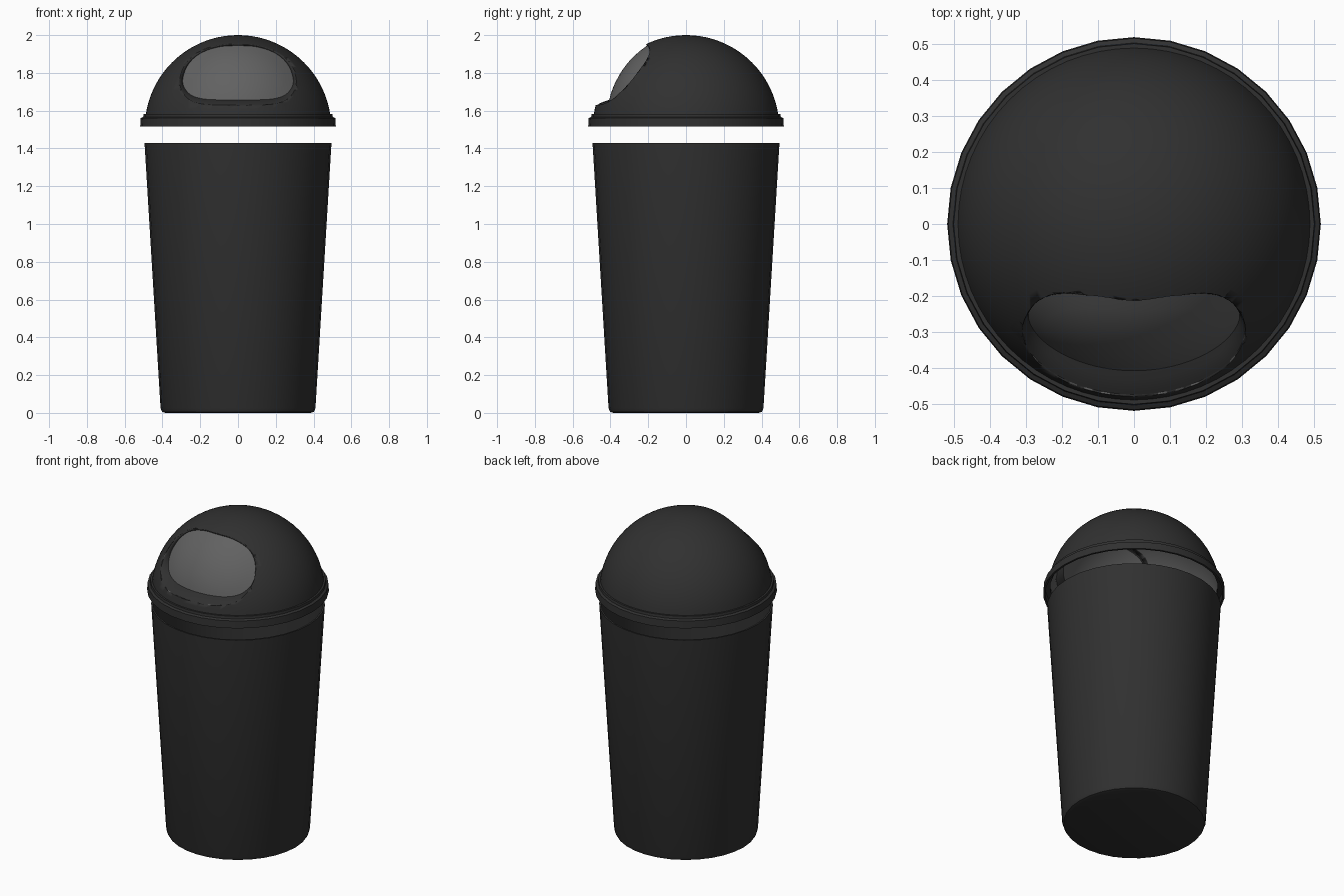
import bpy, bmesh, math
from mathutils import Vector

if "Cube" in bpy.data.objects:
    bpy.data.objects.remove(bpy.data.objects["Cube"], do_unlink=True)


def material(name, value):
    m = bpy.data.materials.new(name)
    m.use_nodes = True
    colour = (value, value, value, 1)
    m.diffuse_color = colour
    m.node_tree.nodes["Principled BSDF"].inputs["Base Color"].default_value = colour
    return m


black = material("black plastic", 0.03)
grey = material("grey plastic", 0.12)


def finish(name, bm, mats, angle=35):
    mesh = bpy.data.meshes.new(name)
    bm.to_mesh(mesh)
    bm.free()
    for m in mats:
        mesh.materials.append(m)
    ob = bpy.data.objects.new(name, mesh)
    bpy.context.collection.objects.link(ob)
    bpy.ops.object.select_all(action='DESELECT')
    ob.select_set(True)
    bpy.context.view_layer.objects.active = ob
    bpy.ops.object.shade_smooth_by_angle(angle=math.radians(angle))
    return ob


def lathe(name, profile, sides, mats, closed=False):
    bm = bmesh.new()
    vs = [bm.verts.new((r, 0, z)) for r, z in profile]
    edges = [bm.edges.new(p) for p in zip(vs, vs[1:])]
    if closed:
        edges.append(bm.edges.new((vs[-1], vs[0])))
    bmesh.ops.spin(bm, geom=vs + edges, cent=(0, 0, 0), axis=(0, 0, 1),
                   angle=math.tau, steps=sides)
    bmesh.ops.remove_doubles(bm, verts=bm.verts, dist=1e-4)
    bmesh.ops.recalc_face_normals(bm, faces=bm.faces)
    return finish(name, bm, mats)


# Tapered open bin with a rounded foot and thin wall
lathe("bin_body", [(0, 0), (0.385, 0), (0.402, 0.006), (0.41, 0.025), (0.495, 1.43),
                   (0.485, 1.43), (0.4, 0.03), (0, 0.02)], 32, [black])

# Stepped rim of the lid
lathe("lid_rim", [(0.48, 1.583), (0.5, 1.583), (0.502, 1.567), (0.515, 1.56),
                  (0.518, 1.515), (0.506, 1.515), (0.504, 1.55), (0.478, 1.555)],
      32, [black], closed=True)

# Dome shell of the lid
DOME, DOME_R, INNER_R = Vector((0, 0, 1.506)), 0.494, 0.482


def arc(radius):
    end = math.acos(0.069 / radius)
    return [(radius * math.sin(end * i / 20), DOME.z + radius * math.cos(end * i / 20))
            for i in range(21)]


dome = lathe("lid_dome", arc(DOME_R) + arc(INNER_R)[::-1], 64, [black, grey])

# Opening outline: one half, mirrored, then rounded by corner cutting
half = [(0, 1.945), (0.1, 1.941), (0.2, 1.908), (0.265, 1.85), (0.295, 1.775),
        (0.29, 1.725), (0.25, 1.678), (0.18, 1.66), (0.1, 1.657), (0, 1.657)]
outline = half + [(-x, z) for x, z in half[-2:0:-1]]
for _ in range(2):
    cut = []
    for (ax, az), (bx, bz) in zip(outline, outline[1:] + outline[:1]):
        cut += [(ax * .75 + bx * .25, az * .75 + bz * .25),
                (ax * .25 + bx * .75, az * .25 + bz * .75)]
    outline = cut
MID = 1.77


def scaled(t):
    """Outline grown from the flap edge (0) to the dome edge (1)."""
    return [(x * (1 + 0.06 * t), MID + (z - MID) * (1 + (0.05 if z > MID else 0.27) * t))
            for x, z in outline]


# Cut the opening through the dome
bm = bmesh.new()
face = bm.faces.new([bm.verts.new((x, -0.7, z)) for x, z in scaled(0.9)])
out = bmesh.ops.extrude_face_region(bm, geom=[face])
bmesh.ops.translate(bm, vec=(0, 0.6, 0),
                    verts=[v for v in out["geom"] if isinstance(v, bmesh.types.BMVert)])
bmesh.ops.recalc_face_normals(bm, faces=bm.faces)
cutter = finish("opening_cutter", bm, [])
cutter.hide_render = True
mod = dome.modifiers.new("opening", 'BOOLEAN')
mod.operation, mod.solver, mod.object = 'DIFFERENCE', 'EXACT', cutter
bpy.context.view_layer.objects.active = dome
bpy.ops.object.modifier_move_to_index(modifier=mod.name, index=0)
bpy.ops.object.modifier_apply(modifier=mod.name)
bpy.data.objects.remove(cutter, do_unlink=True)
for p in dome.data.polygons:
    p.material_index = 1 if (p.center - DOME).length < 0.4865 else 0

# Recessed flap surface and the lip joining it to the dome
FLAP, FLAP_R = Vector((0, 0.06, 1.545)), 0.48


def on_sphere(x, z, centre, radius):
    return centre.y - math.sqrt(max(radius ** 2 - x ** 2 - (z - centre.z) ** 2, 0))


def loft(name, rings, mat, fill=False):
    bm = bmesh.new()
    loops = [[bm.verts.new(p) for p in ring] for ring in rings]
    n = len(loops[0])
    for a, b in zip(loops, loops[1:]):
        for i in range(n):
            j = (i + 1) % n
            bm.faces.new((a[i], a[j], b[j], b[i]))
    if fill:
        bm.faces.new(loops[-1])
    bmesh.ops.recalc_face_normals(bm, faces=bm.faces)
    bm.normal_update()
    if sum(f.normal.y * f.calc_area() for f in bm.faces) > 0:
        bmesh.ops.reverse_faces(bm, faces=bm.faces)
    return finish(name, bm, [mat], 60)


lip = []
for t, mix in ((1, 0), (0.75, 0.18), (0.5, 0.38), (0.25, 0.65), (0, 1)):
    lip.append([(x, (1 - mix) * on_sphere(x, z, DOME, DOME_R - 0.001)
                 + mix * on_sphere(x, z, FLAP, FLAP_R), z) for x, z in scaled(t)])
loft("opening_lip", lip, black)

flap = []
for s in (1, 0.85, 0.7, 0.55, 0.4, 0.25, 0.1):
    ring = [(x * s, MID + (z - MID) * s) for x, z in outline]
    flap.append([(x, on_sphere(x, z, FLAP, FLAP_R), z) for x, z in ring])
loft("swing_flap", flap, grey, fill=True)
